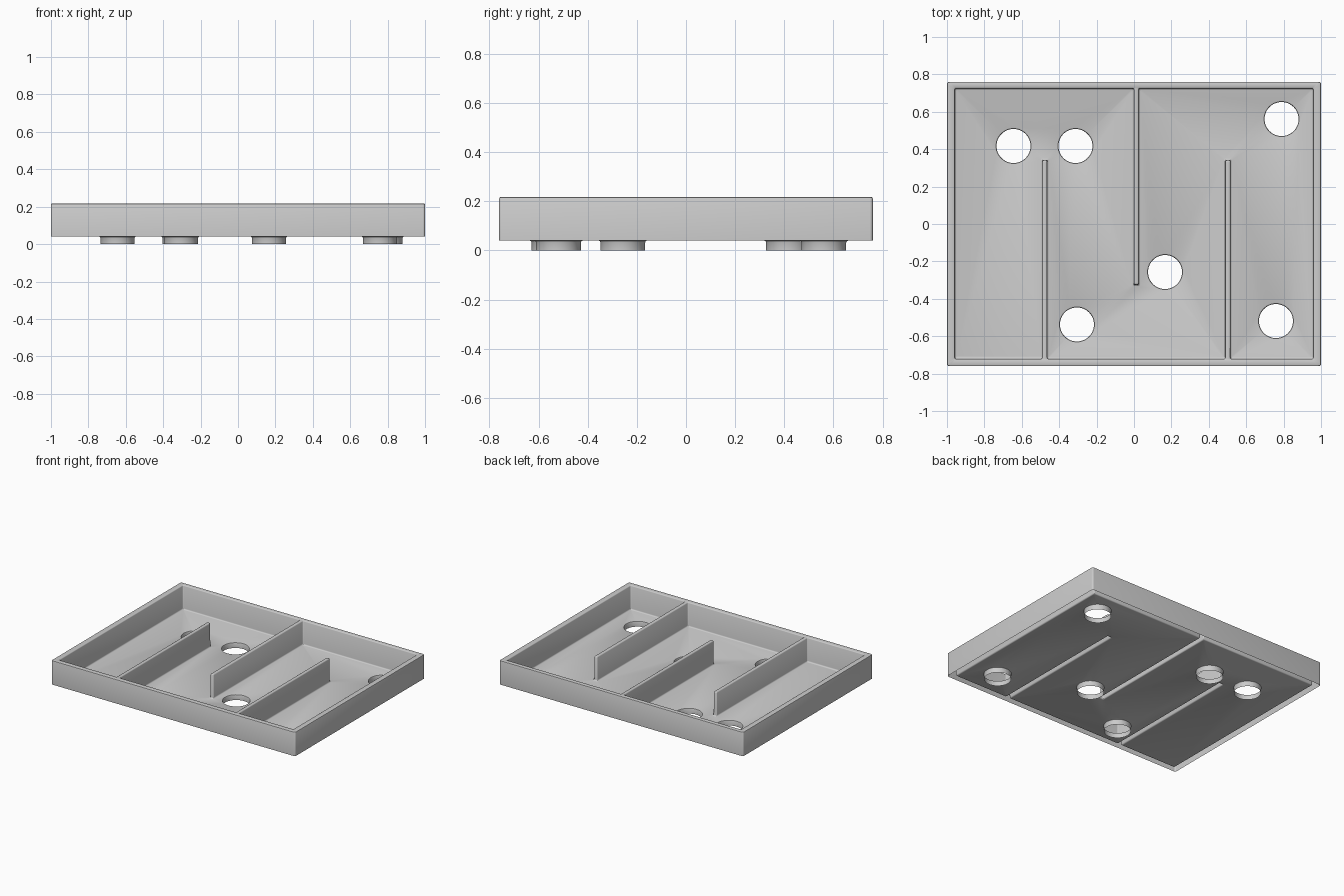
import bpy, bmesh, math
from mathutils import Vector

if "Cube" in bpy.data.objects:
    bpy.data.objects.remove(bpy.data.objects["Cube"])

BASE, TOP = 0.04, 0.2175
HOLES = [(-0.644, 0.417), (-0.313, 0.417), (0.789, 0.561),
         (0.166, -0.257), (-0.305, -0.537), (0.759, -0.519)]


def fillet(corners, r, steps=4):
    """Round every corner of a closed 2D outline."""
    out, n = [], len(corners)
    for i, c in enumerate(corners):
        c = Vector(c)
        a = c + (Vector(corners[i - 1]) - c).normalized() * r
        b = c + (Vector(corners[(i + 1) % n]) - c).normalized() * r
        centre = a + b - c
        for k in range(steps + 1):
            t = k / steps * math.pi / 2
            out.append(centre + (a - centre) * math.cos(t) + (b - centre) * math.sin(t))
    return out


def floor_outline(d):
    """Outline of the maze floor, inset by d; the three walls are notches in it."""
    x, front, back, w = 0.957 - d, -0.72 + d, 0.724 - d, 0.014 + d
    pts = [(-x, front)]
    for wx in (-0.477, 0.502):
        tip = 0.342 + d
        pts += [(wx - w, front), (wx - w, tip), (wx + w, tip), (wx + w, front)]
    pts += [(x, front), (x, back)]
    wx, tip = 0.012, -0.325 - d
    pts += [(wx + w, back), (wx + w, tip), (wx - w, tip), (wx - w, back)]
    pts += [(-x, back)]
    return fillet(pts, 0.007)


def outer_outline(d):
    x, y = 1 - d, 0.76 - d
    return fillet([(-x, -y), (x, -y), (x, y), (-x, y)], 0.012)


def circle(cx, cy, r, n=48):
    return [Vector((cx + r * math.cos(2 * math.pi * k / n),
                    cy + r * math.sin(2 * math.pi * k / n))) for k in range(n)]


bm = bmesh.new()


def skin(loops):
    """Join a stack of (outline, z) loops; return the vertices of the first and last loop."""
    rings = [[bm.verts.new((p.x, p.y, z)) for p in pts] for pts, z in loops]
    for lo, hi in zip(rings, rings[1:]):
        for i in range(len(lo)):
            j = (i + 1) % len(lo)
            bm.faces.new((lo[i], lo[j], hi[j], hi[i]))
    return rings[0], rings[-1]


def fill(rings):
    """Flat face bounded by one outer ring and any inner rings."""
    edges = [bm.edges.get((r[i - 1], r[i])) for r in rings for i in range(len(r))]
    bmesh.ops.triangle_fill(bm, edges=edges, use_beauty=True, normal=(0, 0, 1))


# maze wall sides: rounded at the floor and at the top edge
floor_ring, rim_inner = skin([(floor_outline(d), z) for d, z in (
    (0.008, BASE), (0.0045, BASE + 0.001), (0.001, BASE + 0.0045), (0, BASE + 0.009),
    (-0.001, TOP - 0.006), (-0.003, TOP - 0.002), (-0.006, TOP))])

# outer sides of the tray
_, rim_outer = skin([(outer_outline(d), z) for d, z in (
    (0, BASE), (0, TOP - 0.007), (0.002, TOP - 0.002), (0.007, TOP))])

# hole lips turning down below the floor
hole_rings = [skin([(circle(cx, cy, r), z) for r, z in (
    (0.091, 0), (0.091, BASE - 0.008), (0.0935, BASE - 0.002), (0.099, BASE))])[1]
    for cx, cy in HOLES]

# rim and wall tops, then the floor with its holes
fill([rim_outer, rim_inner])
fill([floor_ring] + hole_rings)

bmesh.ops.recalc_face_normals(bm, faces=bm.faces)
up = sum(f.normal.z * f.calc_area() for f in bm.faces)
if up < 0:
    bmesh.ops.reverse_faces(bm, faces=bm.faces)

mesh = bpy.data.meshes.new("maze_tray")
bm.to_mesh(mesh)
bm.free()
tray = bpy.data.objects.new("maze_tray", mesh)
bpy.context.collection.objects.link(tray)
bpy.context.view_layer.objects.active = tray
tray.select_set(True)
bpy.ops.object.shade_smooth_by_angle(angle=math.radians(35))
